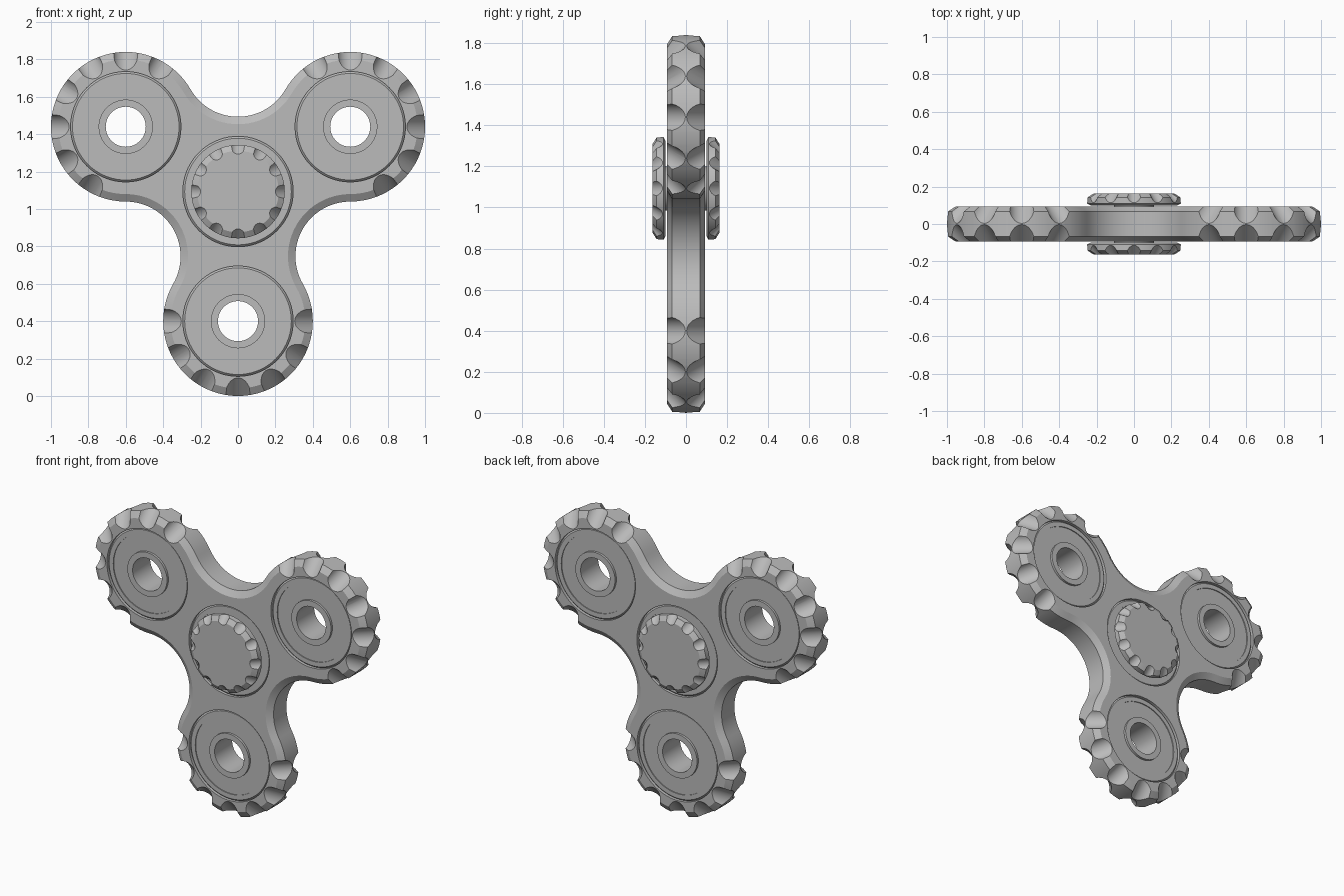
import bpy, bmesh
from math import sin, cos, pi, radians, hypot
from mathutils import Vector, Matrix

cube = bpy.data.objects.get("Cube")
if cube:
    bpy.data.objects.remove(cube, do_unlink=True)

HUB_Z = 1.093      # height of the hub centre
ARM = 0.693        # hub centre to lobe centre
LOBE = 0.4         # lobe radius
FILLET = ARM - LOBE
HALF = 0.0925      # half thickness of the body

grey = bpy.data.materials.new("plain grey")
grey.use_nodes = True
grey.diffuse_color = (0.5, 0.5, 0.5, 1)
grey.node_tree.nodes["Principled BSDF"].inputs["Base Color"].default_value = (0.5, 0.5, 0.5, 1)


def make(name, bm):
    bmesh.ops.recalc_face_normals(bm, faces=bm.faces)
    mesh = bpy.data.meshes.new(name)
    bm.to_mesh(mesh)
    bm.free()
    mesh.materials.append(grey)
    obj = bpy.data.objects.new(name, mesh)
    bpy.context.collection.objects.link(obj)
    return obj


def smooth(obj):
    bpy.ops.object.select_all(action="DESELECT")
    obj.select_set(True)
    bpy.context.view_layer.objects.active = obj
    bpy.ops.object.shade_smooth_by_angle(angle=radians(30))


def cut(obj, cutter):
    """Subtract the cutter, then delete it."""
    cutter.hide_render = True
    mod = obj.modifiers.new("cut", "BOOLEAN")
    mod.object, mod.operation, mod.solver, mod.use_self = cutter, "DIFFERENCE", "EXACT", True
    bpy.ops.object.select_all(action="DESELECT")
    bpy.context.view_layer.objects.active = obj
    obj.select_set(True)
    bpy.ops.object.modifier_apply(modifier=mod.name)
    bpy.data.objects.remove(cutter, do_unlink=True)


def polar(angle, radius):
    return Vector((radius * cos(angle), 0, radius * sin(angle)))


def bridge(bm, rings, closed=False):
    """Skin consecutive vertex rings with quads."""
    pairs = list(zip(rings, rings[1:])) + ([(rings[-1], rings[0])] if closed else [])
    for a, b in pairs:
        for i in range(len(a)):
            j = (i + 1) % len(a)
            bm.faces.new((a[i], a[j], b[j], b[i]))


def lathe(name, profile, centre, closed, steps=72):
    """Turn a (radius, y) profile around the y direction."""
    bm = bmesh.new()
    rings = [[bm.verts.new(centre + polar(2 * pi * i / steps, r) + Vector((0, y, 0)))
              for i in range(steps)] for r, y in profile]
    bridge(bm, rings, closed)
    if not closed:
        bm.faces.new(rings[0])
        bm.faces.new(rings[-1])
    return make(name, bm)


def add_scoop(bm, centre, angle, start, end, radius):
    """Add a slanted round cutter whose floor runs from start to end (radius, y)."""
    out, depth = polar(angle, 1), Vector((0, 1, 0))
    a, b = (centre + out * r + depth * y for r, y in (start, end))
    axis = (b - a).normalized()
    side = out.cross(depth)
    normal = axis.cross(side)
    if normal.dot(out) < 0:
        normal = -normal
    basis = Matrix((side, normal, side.cross(normal))).transposed().to_4x4()
    basis.translation = (a + b) / 2 + normal * radius
    bmesh.ops.create_cone(bm, cap_ends=True, segments=32, radius1=radius, radius2=radius,
                          depth=0.3, matrix=basis)


def outline(inset):
    """Three round lobes joined by tangent concave arcs."""
    points = []
    for k in range(3):
        lobe = radians(30 + 120 * k)
        gap = lobe + pi / 3
        points += [polar(lobe, ARM) + polar(lobe + radians(a), LOBE - inset)
                   for a in range(-120, 120, 5)]
        points += [polar(gap, ARM) + polar(gap - radians(a), FILLET + inset)
                   for a in range(120, 240, 5)]
    return points


hub = Vector((0, 0, HUB_Z))
lobes = {"right_lobe": 150, "left_lobe": 30, "lower_lobe": 270}
seats = {n: hub + polar(radians(a), ARM) for n, a in lobes.items()}
seats["hub"] = hub

# Body plate with chamfered rims
bm = bmesh.new()
rings = [[bm.verts.new(hub + p + Vector((0, y, 0))) for p in outline(inset)]
         for inset, y in ((0.04, -HALF), (0, -0.067), (0, 0.067), (0.04, HALF))]
bridge(bm, rings)
bm.faces.new(rings[0])
bm.faces.new(rings[-1])
body = make("body", bm)

# Bearing seats through the body
for name, c in seats.items():
    cut(body, lathe("seat_cutter", ((0.295, -0.2), (0.295, 0.2)), c, False))

# Grip scoops around the outer half of each lobe, on both rims
bm = bmesh.new()
for name, a in lobes.items():
    for turn in range(-90, 91, 30):
        for s in (-1, 1):
            add_scoop(bm, seats[name], radians(a + turn), (0.303, s * HALF), (0.402, s * 0.001), 0.07)
cut(body, make("scoop_cutter", bm))
smooth(body)

# Bearings: inner race, recessed shield and outer race
half = [(0.107, 0.092), (0.145, 0.092), (0.145, 0.077), (0.255, 0.077),
        (0.255, 0.083), (0.285, 0.083), (0.295, 0.073)]
profile = half + [(r, -y) for r, y in reversed(half)]
for name, c in seats.items():
    smooth(lathe(name + "_bearing", profile, c, True))

# Hub stem and the scooped finger caps
smooth(lathe("hub_stem", ((0.107, -0.11), (0.107, 0.11)), hub, False))
for name, s in (("front_cap", -1), ("back_cap", 1)):
    cap = lathe(name, [(r, s * y) for r, y in
                       ((0.23, 0.099), (0.25, 0.109), (0.25, 0.143), (0.218, 0.163))], hub, False)
    bm = bmesh.new()
    for k in range(12):
        add_scoop(bm, hub, k * pi / 6, (0.2, s * 0.163), (0.251, s * 0.113), 0.044)
    cut(cap, make("cap_cutter", bm))
    smooth(cap)
